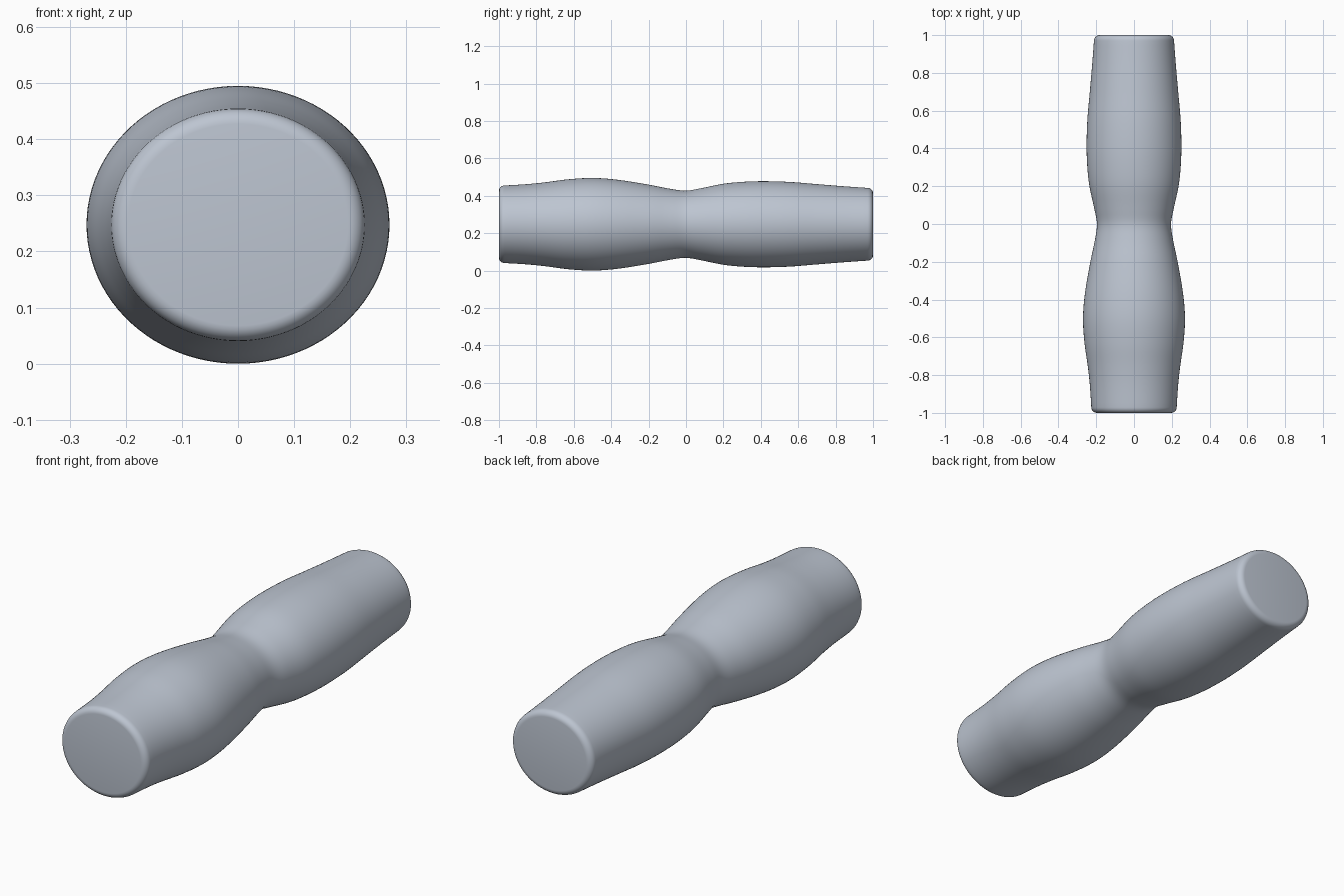
import bpy, bmesh, math

if "Cube" in bpy.data.objects:
    bpy.data.objects.remove(bpy.data.objects["Cube"])

SIDES = 96
CENTRE_Z = 0.249
FLATTEN = 0.917  # height of the oval section relative to its width

# Half-width along the length (y, radius)
profile = [(-0.97, 0.226), (-0.85, 0.234), (-0.75, 0.245), (-0.63, 0.262),
           (-0.5, 0.27), (-0.37, 0.260), (-0.2, 0.231), (-0.08, 0.206),
           (0.0, 0.196), (0.08, 0.210), (0.2, 0.236), (0.3, 0.247),
           (0.41, 0.251), (0.55, 0.247), (0.7, 0.234), (0.85, 0.221),
           (0.97, 0.212)]


def smooth_profile(points, steps=5):
    """Cubic curve through the points, with slopes from the neighbours."""
    n = len(points)
    slopes = []
    for i in range(n):
        a, b = points[max(i - 1, 0)], points[min(i + 1, n - 1)]
        slopes.append((b[1] - a[1]) / (b[0] - a[0]))
    out = []
    for i in range(n - 1):
        (y0, r0), (y1, r1) = points[i], points[i + 1]
        h = y1 - y0
        for k in range(steps):
            t = k / steps
            r = ((2*t**3 - 3*t**2 + 1) * r0 + (t**3 - 2*t**2 + t) * h * slopes[i]
                 + (3*t**2 - 2*t**3) * r1 + (t**3 - t**2) * h * slopes[i + 1])
            out.append((y0 + h * t, r))
    return out + [points[-1]]


def rounded_end(y, r, sign, depth=0.03, steps=6):
    """Quarter-round edge leading from the wall to the flat end."""
    return [(y + sign * depth * math.sin(a), r - depth * (1 - math.cos(a)))
            for a in (math.pi / 2 * k / steps for k in range(1, steps + 1))]


wall = smooth_profile(profile)
front = rounded_end(*wall[0], -1)[::-1]
back = rounded_end(*wall[-1], 1)
rings_data = front + wall + back

# Oval rings joined into one waisted body
bm = bmesh.new()
rings = []
for y, r in rings_data:
    rings.append([bm.verts.new((r * math.cos(2 * math.pi * i / SIDES), y,
                                CENTRE_Z + FLATTEN * r * math.sin(2 * math.pi * i / SIDES)))
                  for i in range(SIDES)])
for a, b in zip(rings, rings[1:]):
    for i in range(SIDES):
        j = (i + 1) % SIDES
        bm.faces.new((a[i], a[j], b[j], b[i]))
bm.faces.new(rings[0])
bm.faces.new(rings[-1])
bmesh.ops.recalc_face_normals(bm, faces=bm.faces)
bmesh.ops.translate(bm, verts=bm.verts, vec=(0, 0, -min(v.co.z for v in bm.verts)))

mesh = bpy.data.meshes.new("waisted_grip")
bm.to_mesh(mesh)
bm.free()
body = bpy.data.objects.new("waisted_grip", mesh)
bpy.context.collection.objects.link(body)

# Single cool grey
grey = bpy.data.materials.new("cool_grey")
grey.diffuse_color = (0.51, 0.56, 0.64, 1)
grey.use_nodes = True
grey.node_tree.nodes["Principled BSDF"].inputs["Base Color"].default_value = grey.diffuse_color
mesh.materials.append(grey)

bpy.context.view_layer.objects.active = body
body.select_set(True)
bpy.ops.object.shade_smooth_by_angle(angle=math.radians(40))
